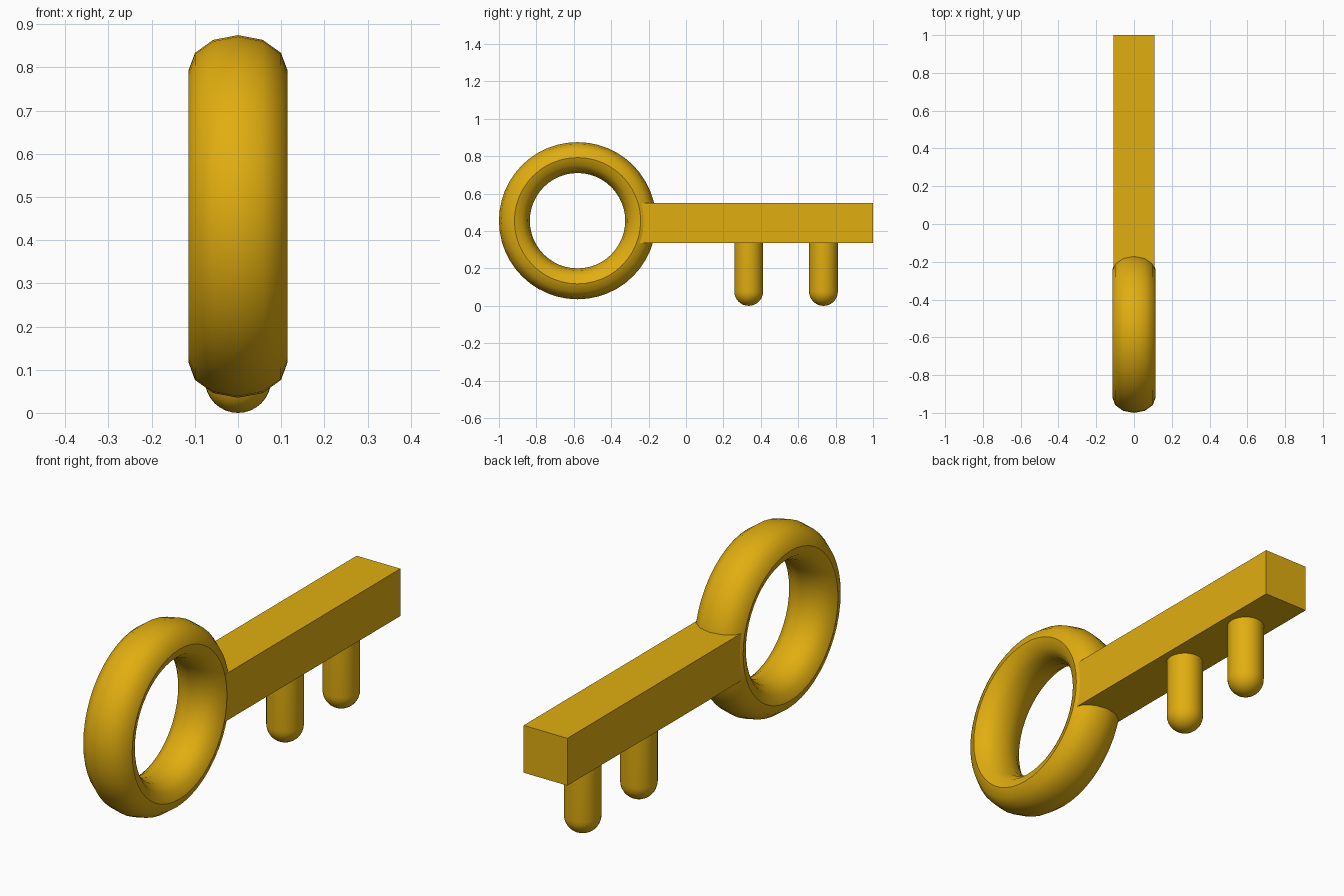
import bpy, bmesh
from math import pi, sin, cos, radians
from mathutils import Matrix, Vector

if "Cube" in bpy.data.objects:
    bpy.data.objects.remove(bpy.data.objects["Cube"])

gold = bpy.data.materials.new("gold")
gold.diffuse_color = (0.75, 0.42, 0.005, 1)
gold.use_nodes = True
gold.node_tree.nodes["Principled BSDF"].inputs["Base Color"].default_value = gold.diffuse_color


def finish(obj, name):
    obj.name = name
    obj.data.materials.append(gold)
    bpy.ops.object.select_all(action='DESELECT')
    obj.select_set(True)
    bpy.context.view_layer.objects.active = obj
    bpy.ops.object.transform_apply(location=False, rotation=True, scale=True)
    bpy.ops.object.shade_smooth_by_angle(angle=radians(40))


# Bow: upright ring, tube wider across x than it is thick
bpy.ops.mesh.primitive_torus_add(
    major_radius=0.3375, minor_radius=0.0825, major_segments=48,
    minor_segments=12, location=(0, -0.58, 0.455), rotation=(0, pi / 2, 0))
bow = bpy.context.object
bow.scale.z = 0.115 / 0.0825
finish(bow, "ring_bow")

# Shaft: square bar whose front end is buried in the ring
y0, y1, z0, z1 = -0.25, 1.0, 0.337, 0.55
bpy.ops.mesh.primitive_cube_add(size=1, location=(0, (y0 + y1) / 2, (z0 + z1) / 2))
shaft = bpy.context.object
shaft.scale = (0.218, y1 - y0, z1 - z0)
finish(shaft, "shaft")


# Teeth: round pins with hemispherical tips, lathed from a profile
def tooth(name, y, r=0.077, top=0.36):
    profile = [(r * sin(a), r - r * cos(a)) for a in (i * pi / 16 for i in range(9))]
    profile += [(r, top), (0, top)]
    bm = bmesh.new()
    verts = [bm.verts.new((x, 0, z)) for x, z in profile]
    edges = [bm.edges.new(pair) for pair in zip(verts, verts[1:])]
    bmesh.ops.spin(bm, geom=verts + edges, cent=(0, 0, 0), axis=(0, 0, 1),
                   angle=2 * pi, steps=32)
    bmesh.ops.remove_doubles(bm, verts=bm.verts, dist=1e-4)
    bmesh.ops.recalc_face_normals(bm, faces=bm.faces)
    mesh = bpy.data.meshes.new(name)
    bm.to_mesh(mesh)
    bm.free()
    obj = bpy.data.objects.new(name, mesh)
    obj.location.y = y
    bpy.context.collection.objects.link(obj)
    finish(obj, name)


tooth("inner_tooth", 0.335)
tooth("outer_tooth", 0.735)
